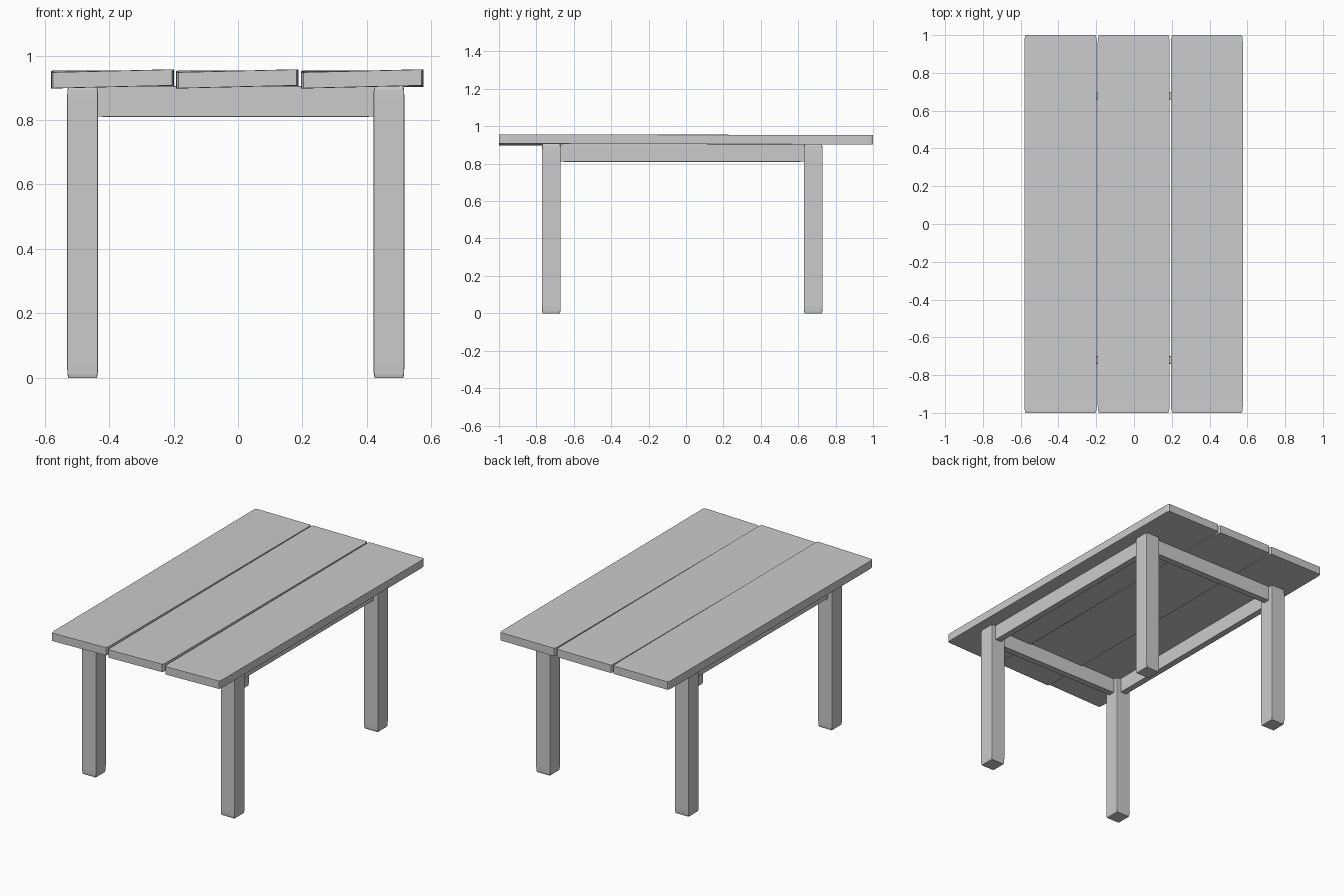
import bpy, bmesh

if "Cube" in bpy.data.objects:
    bpy.data.objects.remove(bpy.data.objects["Cube"])


def bar(name, lo, hi, bevel=0.03, twist=0.0):
    """Softened box: bevelled as a unit cube, then stretched to size."""
    bm = bmesh.new()
    bmesh.ops.create_cube(bm, size=1.0)
    bmesh.ops.bevel(bm, geom=bm.edges[:], offset=bevel, segments=2,
                    profile=0.5, affect='EDGES')
    for v in bm.verts:
        # twist: lifts the right edge at the front end, fading to flat at the back
        lift = twist * v.co.x * (0.5 - v.co.y)
        for i in range(3):
            v.co[i] = (lo[i] + hi[i]) / 2 + v.co[i] * (hi[i] - lo[i])
        v.co.z += lift
    me = bpy.data.meshes.new(name)
    bm.to_mesh(me)
    bm.free()
    ob = bpy.data.objects.new(name, me)
    bpy.context.collection.objects.link(ob)
    return ob


# Table top: three slightly warped planks
for name, x0, x1 in (("left_plank", -0.58, -0.198),
                     ("middle_plank", -0.192, 0.188),
                     ("right_plank", 0.196, 0.576)):
    bar(name, (x0, -1, 0.902), (x1, 1, 0.953), 0.018, twist=0.009)

# Legs
LX = {"left": (-0.53, -0.434), "right": (0.42, 0.516)}
LY = {"front": (-0.77, -0.67), "back": (0.63, 0.73)}
for sx, (x0, x1) in LX.items():
    for sy, (y0, y1) in LY.items():
        bar(f"{sy}_{sx}_leg", (x0, y0, 0), (x1, y1, 0.905), 0.04)

# Aprons joining the legs
T = 0.02
for sy, (y0, y1) in LY.items():
    c = (y0 + y1) / 2
    bar(f"{sy}_apron", (-0.445, c - T, 0.81), (0.431, c + T, 0.905))
for sx, (x0, x1) in LX.items():
    c = (x0 + x1) / 2
    bar(f"{sx}_apron", (c - T, -0.68, 0.81), (c + T, 0.64, 0.905))
